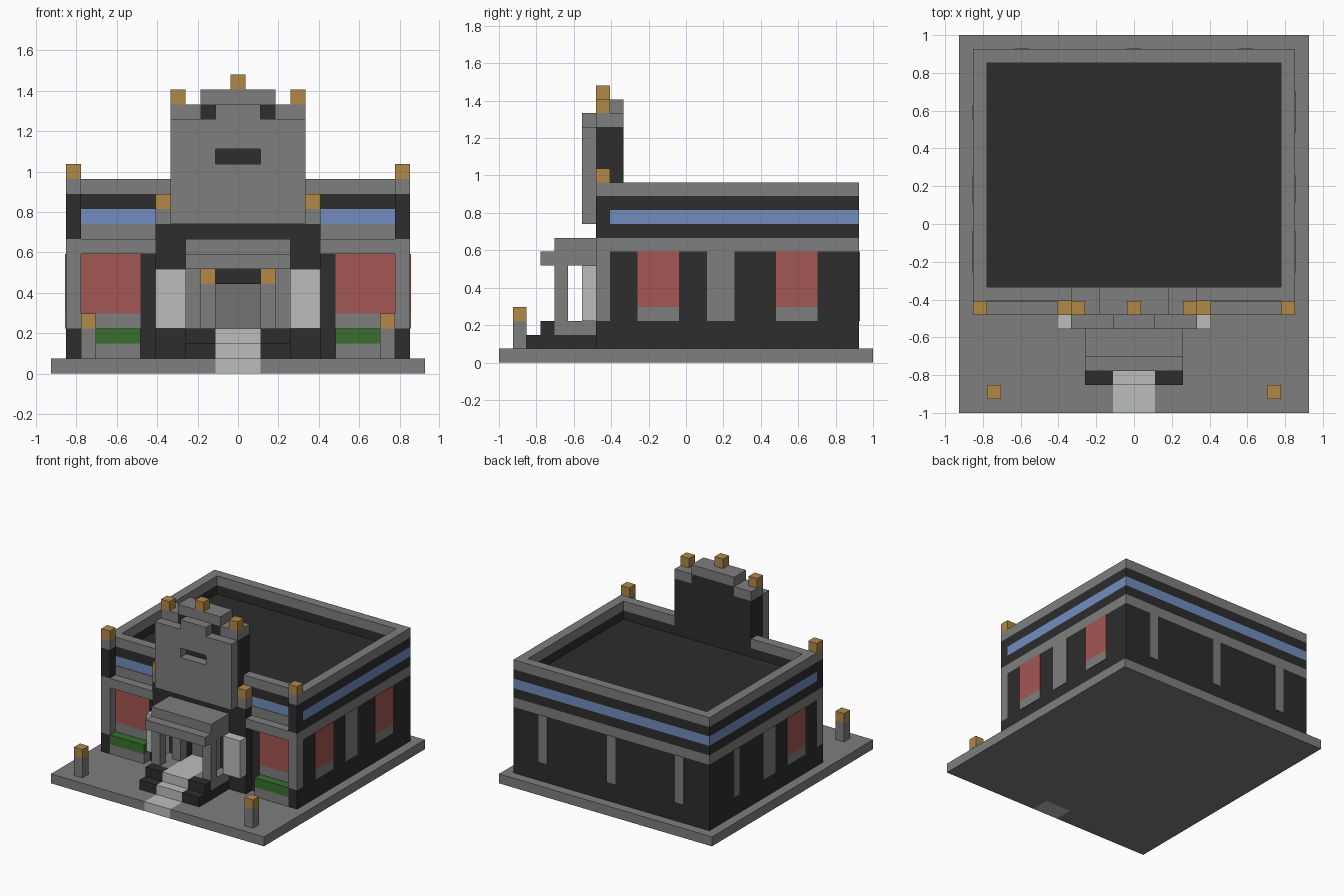
import bpy, bmesh
from mathutils import Matrix, Vector

old = bpy.data.objects.get("Cube")
if old:
    bpy.data.objects.remove(old, do_unlink=True)

U = 2 / 27      # one building block
T = 0.06        # plate thickness, in blocks


def material(name, rgb):
    m = bpy.data.materials.new(name)
    m.use_nodes = True
    col = (*rgb, 1)
    m.diffuse_color = col
    m.node_tree.nodes["Principled BSDF"].inputs["Base Color"].default_value = col
    return m


stone = material("stone grey", (.21, .21, .21))
dark = material("charcoal", (.026, .026, .026))
blue = material("blue glass", (.17, .27, .52))
red = material("red brick", (.37, .095, .085))
pale = material("pale quartz", (.5, .51, .5))
gold = material("gold lamp", (.44, .25, .065))
green = material("leaf green", (.04, .16, .027))
door_grey = material("door grey", (.17, .17, .17))


def build(name, mat, *boxes, mirror=False):
    """Boxes given as x0, x1, y0, y1, z0, z1 in blocks, joined as one object."""
    bm = bmesh.new()
    boxes = list(boxes)
    if mirror:
        boxes += [(-b[1], -b[0], *b[2:]) for b in boxes]
    for x0, x1, y0, y1, z0, z1 in boxes:
        size = Vector((x1 - x0, y1 - y0, z1 - z0)) * U
        mid = Vector((x0 + x1, y0 + y1, z0 + z1)) * U / 2
        bmesh.ops.create_cube(bm, size=1, matrix=Matrix.Translation(mid) @ Matrix.Diagonal((*size, 1)))
    me = bpy.data.meshes.new(name)
    bm.to_mesh(me)
    bm.free()
    me.materials.append(mat)
    ob = bpy.data.objects.new(name, me)
    bpy.context.collection.objects.link(ob)
    return ob


def pair(name, mat, *boxes):
    return build(name, mat, *boxes, mirror=True)


W, F, B = 11.5, -5.5, 12.5      # half width, front wall, back wall
P = F - 1                       # projecting front plane

# Ground slab and path
build("ground_slab", stone, (-12.5, 12.5, -11.5, 13.5, 0, 1),
      (-12.5, -1.5, -13.5, -11.5, 0, 1), (1.5, 12.5, -13.5, -11.5, 0, 1))
build("path", pale, (-1.5, 1.5, -13.5, -11.5, 0, 1))

# Main hall in horizontal courses
for name, mat, z0, z1 in (("lower_walls", dark, 1, 8), ("stone_belt", stone, 8, 9),
                          ("upper_walls", dark, 9, 10), ("window_band", blue, 10, 11)):
    build(name, mat, (-W, W, F, B, z0, z1))
build("roof", dark, (-W + 1, W - 1, F + 1, B - 1, 11, 11 + T))
for name, mat, z in (("wall_head", dark, 11), ("parapet", stone, 12)):
    build(name, mat, (-W, W, F, F + 1, z, z + 1), (-W, W, B - 1, B, z, z + 1),
          (-W, 1 - W, F + 1, B - 1, z, z + 1), (W - 1, W, F + 1, B - 1, z, z + 1))

# Front corner pillars
for name, mat, z0, z1 in (("corner_foot", dark, 1, 3), ("corner_shaft", stone, 3, 9),
                          ("corner_neck", dark, 9, 12), ("corner_cap", stone, 12, 13),
                          ("corner_lamp", gold, 13, 14)):
    pair(name, mat, (W - 1, W, P, F, z0, z1))

# Front wings
pair("wing_window", red, (6.5, 10.5, F - T, F, 4, 8))
pair("wing_sill", stone, (6.5, 10.5, F - T, F, 3, 4))
pair("wing_belt", stone, (5.5, 10.5, P, F, 8, 9))
pair("wing_frieze", stone, (5.5, 10.5, F - T, F, 9, 10))
pair("planter", stone, (6.5, 10.5, P, F, 1, 2))
pair("hedge", green, (6.5, 10.5, P, F, 2, 3))

# Side windows and pilasters
right_side, left_side = (W, W + T), (-W - T, -W)
build("side_windows", red, (*right_side, -3.5, -.5, 4, 8), (*right_side, 6.5, 9.5, 4, 8),
      (*left_side, -3.5, -.5, 4, 8))
build("side_sills", stone, (*right_side, -3.5, -.5, 3, 4), (*right_side, 6.5, 9.5, 3, 4),
      (*left_side, -3.5, -.5, 3, 4))
build("side_pilasters", stone, (*right_side, 1.5, 3.5, 3, 8), (*left_side, 1.5, 3.5, 3, 8),
      (*left_side, 7.5, 8.5, 3, 8))
build("back_pilasters", stone, *[(x - .5, x + .5, B, B + T, 3, 8) for x in (-8, 0, 8)])

# Entrance wall, door and banners
pair("entrance_wall", dark, (1.5, 5.5, P, F, 1, 10))
build("door_lintel", dark, (-1.5, 1.5, P, F, 6, 10))
build("door", door_grey, (-1.5, 1.5, F - T, F, 3, 6))
pair("banner", pale, (3.5, 5.5, P - 1, P, 3, 7))
pair("door_post", stone, (1.5, 2.5, P - 1, P, 3, 6))
pair("door_lamp", gold, (1.5, 2.5, P - 1, P, 6, 7))

# Porch and steps
build("porch_base", dark, (-3.5, 3.5, -9.5, P, 1, 2))
pair("porch_floor", stone, (1.5, 3.5, -9.5, P, 2, 3))
pair("step_sides", dark, (1.5, 3.5, -11.5, -9.5, 1, 2), (1.5, 3.5, -10.5, -9.5, 2, 3))
build("steps", pale, (-1.5, 1.5, -11.5, -9.5, 1, 2), (-1.5, 1.5, -10.5, F, 2, 3))
pair("porch_pillar", stone, (2.5, 3.5, -9.5, -8.5, 3, 7))
build("porch_roof", stone, (-3.5, 3.5, -10.5, P, 7, 8), (-3.5, 3.5, -9.5, P, 8, 9))

# Tower with recessed slot
build("tower_core", dark, (-4.5, 4.5, P, F + 1, 10, 17), (-2.5, 2.5, P, F + 1, 17, 18))
build("tower_face", stone, (-4.5, 4.5, P - 1, P, 10, 14), (-4.5, 4.5, P - 1, P, 15, 17),
      (-4.5, -1.5, P - 1, P, 14, 15), (1.5, 4.5, P - 1, P, 14, 15), (-1.5, 1.5, P - 1, P, 17, 18))
pair("tower_shoulder", stone, (2.5, 4.5, P, F + 1, 17, 18))
build("tower_crown", stone, (-2.5, 2.5, P, F + 1, 18, 19))
pair("tower_lamp", gold, (3.5, 4.5, P, F, 18, 19))
build("crown_lamp", gold, (-.5, .5, P, F, 19, 20))
pair("tower_bracket", stone, (4.5, 5.5, P, F, 10, 11))
pair("bracket_lamp", gold, (4.5, 5.5, P, F, 11, 12))

# Yard lamp posts
pair("yard_post", stone, (9.5, 10.5, -12.5, -11.5, 1, 3))
pair("yard_lamp", gold, (9.5, 10.5, -12.5, -11.5, 3, 4))
